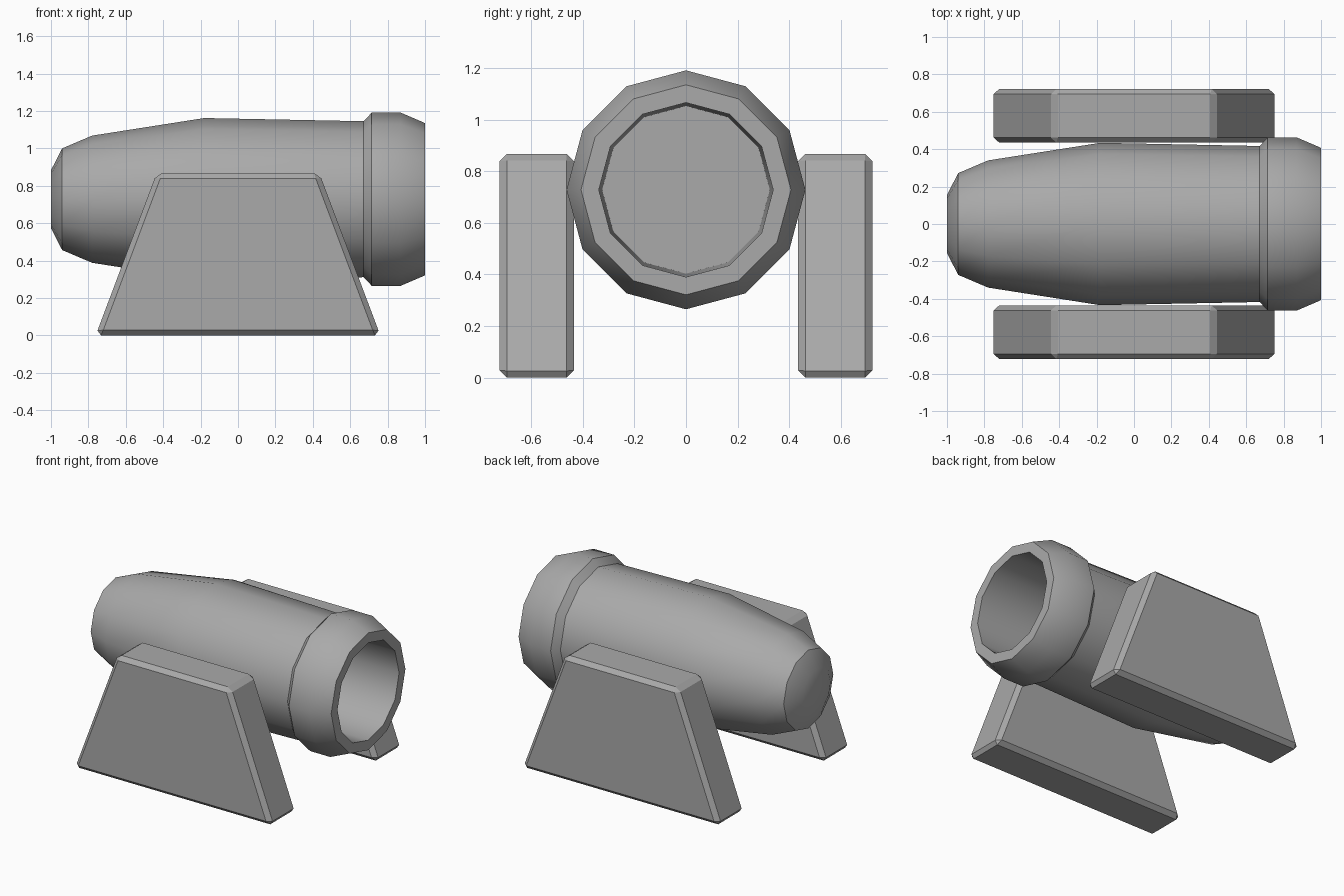
import bpy
import bmesh
from math import radians, sin, cos, tau

cube = bpy.data.objects.get("Cube")
if cube:
    bpy.data.objects.remove(cube, do_unlink=True)

grey = bpy.data.materials.new("grey metal")
grey.use_nodes = True
colour = (0.4, 0.4, 0.4, 1)
grey.diffuse_color = colour
grey.node_tree.nodes["Principled BSDF"].inputs["Base Color"].default_value = colour

AXIS_Z = 0.728
SIDES = 12


def add_object(name, bm):
    bmesh.ops.recalc_face_normals(bm, faces=bm.faces)
    mesh = bpy.data.meshes.new(name)
    bm.to_mesh(mesh)
    bm.free()
    mesh.materials.append(grey)
    obj = bpy.data.objects.new(name, mesh)
    bpy.context.collection.objects.link(obj)
    return obj


def lathe_x(name, profile):
    """Turn (x, radius) points around the barrel axis, capping both ends."""
    bm = bmesh.new()
    rings = [[bm.verts.new((x, r * sin(tau * i / SIDES), AXIS_Z + r * cos(tau * i / SIDES)))
              for i in range(SIDES)] for x, r in profile]
    for a, b in zip(rings, rings[1:]):
        for i in range(SIDES):
            j = (i + 1) % SIDES
            bm.faces.new((a[i], a[j], b[j], b[i]))
    bm.faces.new(rings[0])
    bm.faces.new(rings[-1])
    return add_object(name, bm)


# Barrel: rounded breech, tapered body, flared muzzle band, hollow bore
barrel = lathe_x("barrel", [
    (-1.0, 0.155), (-0.94, 0.272), (-0.78, 0.34), (-0.18, 0.434),
    (0.672, 0.417), (0.715, 0.463), (0.87, 0.463), (1.0, 0.407),
    (1.0, 0.338), (-0.55, 0.325)])
bpy.context.view_layer.objects.active = barrel
barrel.select_set(True)
bpy.ops.object.shade_smooth_by_angle(angle=radians(35))
barrel.select_set(False)


# Supports: chamfered trapezoid slabs on both sides
def support(name, side):
    bm = bmesh.new()
    outline = [(-0.761, 0), (0.761, 0), (0.435, 0.867), (-0.435, 0.867)]
    face = bm.faces.new([bm.verts.new((x, side * 0.435, z)) for x, z in outline])
    slab = bmesh.ops.extrude_face_region(bm, geom=[face])
    moved = [g for g in slab["geom"] if isinstance(g, bmesh.types.BMVert)]
    bmesh.ops.translate(bm, verts=moved, vec=(0, side * 0.287, 0))
    obj = add_object(name, bm)
    bevel = obj.modifiers.new("chamfer", "BEVEL")
    bevel.width = 0.028
    bevel.segments = 1


support("front_support", -1)
support("back_support", 1)
